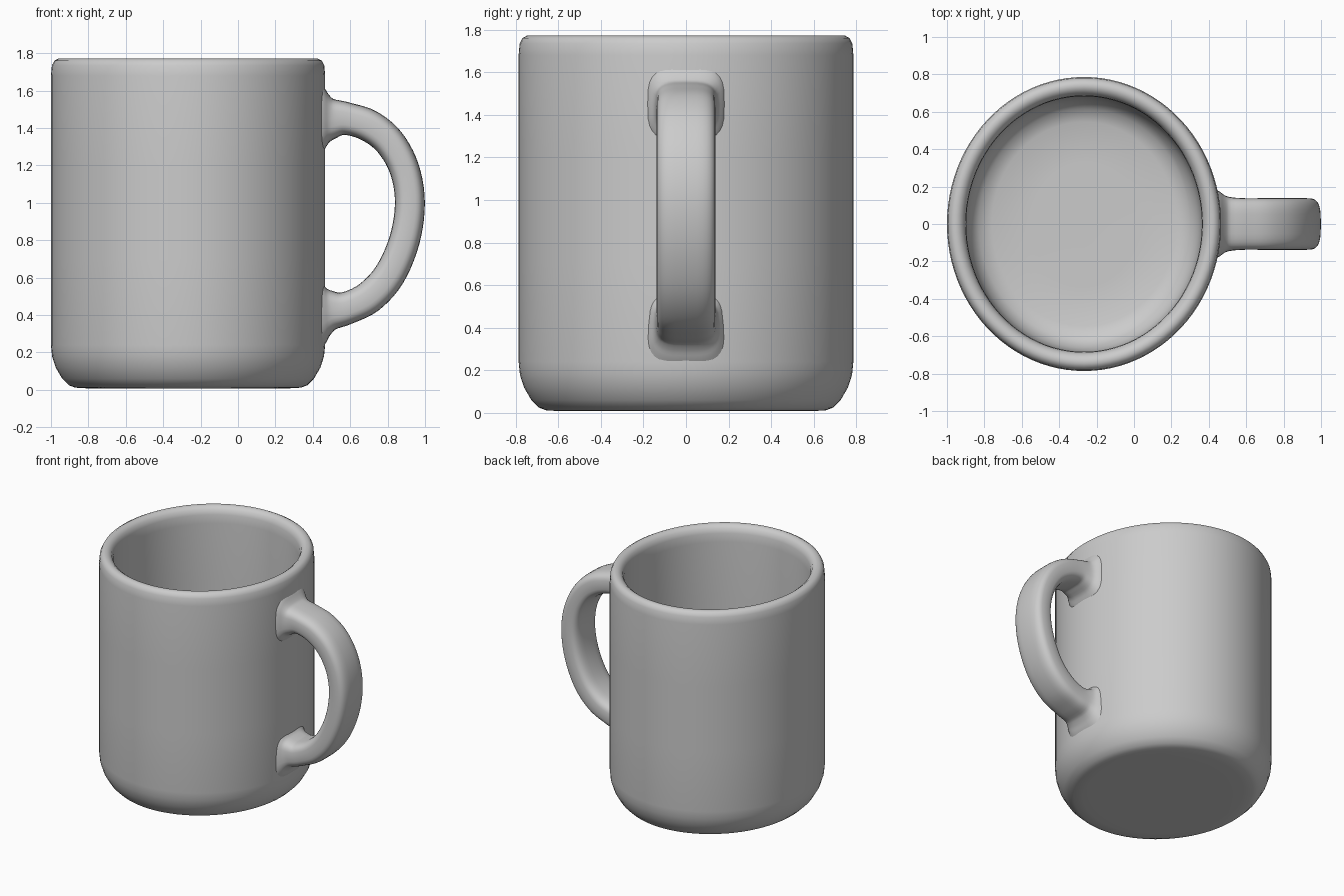
import bpy, bmesh, math
from mathutils import Vector

if "Cube" in bpy.data.objects:
    bpy.data.objects.remove(bpy.data.objects["Cube"])

CX, RX, RY = -0.267, 0.733, 0.786


def spline(points, steps):
    """Smooth curve through stations of any dimension (Catmull-Rom)."""
    pts = [points[0]] + points + [points[-1]]
    out = []
    for i in range(1, len(pts) - 2):
        a, b, c, d = pts[i - 1:i + 3]
        for s in range(steps):
            t = s / steps
            out.append([0.5 * (2 * q + (r - p) * t + (2 * p - 5 * q + 4 * r - u) * t * t
                               + (3 * q - p - 3 * r + u) * t ** 3)
                        for p, q, r, u in zip(a, b, c, d)])
    out.append(list(points[-1]))
    return out


def loft(name, rings, caps):
    """Skin closed rings of points into one smooth object."""
    bm = bmesh.new()
    loops = [[bm.verts.new(p) for p in ring] for ring in rings]
    n = len(loops[0])
    for a, b in zip(loops, loops[1:]):
        for i in range(n):
            j = (i + 1) % n
            bm.faces.new((a[i], a[j], b[j], b[i]))
    if caps:
        bm.faces.new(loops[0])
        bm.faces.new(loops[-1])
    bmesh.ops.recalc_face_normals(bm, faces=bm.faces)
    mesh = bpy.data.meshes.new(name)
    bm.to_mesh(mesh)
    bm.free()
    mesh.shade_smooth()
    obj = bpy.data.objects.new(name, mesh)
    bpy.context.collection.objects.link(obj)
    return obj


# Cup: (inset from the outer ellipse, height), from base centre over the rim to the inner floor
profile = [(0.70, 0.012), (0.4, 0.01), (0.2, 0.008), (0.13, 0.012), (0.095, 0.025),
           (0.06, 0.06), (0.025, 0.12), (0.006, 0.18), (0, 0.24), (0, 0.7), (0, 1.2),
           (0, 1.68), (0.005, 1.735), (0.018, 1.76), (0.04, 1.772), (0.065, 1.768),
           (0.088, 1.75), (0.1, 1.715), (0.103, 1.65), (0.103, 1.2), (0.103, 0.7),
           (0.105, 0.36), (0.125, 0.26), (0.17, 0.2), (0.24, 0.175), (0.45, 0.17), (0.70, 0.17)]
SIDES = 96
rings = []
for inset, z in profile:
    rings.append([(CX + (RX - inset) * math.cos(math.tau * i / SIDES),
                   (RY - inset) * math.sin(math.tau * i / SIDES), z) for i in range(SIDES)])
loft("cup_body", rings, True)

# Handle: stations of x, z, half thickness, half width; flared where it meets the cup
stations = [(0.41, 1.45, 0.22, 0.20), (0.455, 1.45, 0.175, 0.175), (0.50, 1.45, 0.115, 0.147),
            (0.58, 1.45, 0.088, 0.138), (0.70, 1.413, 0.086, 0.138), (0.81, 1.325, 0.083, 0.138),
            (0.89, 1.18, 0.08, 0.138), (0.919, 1.0, 0.08, 0.138), (0.89, 0.80, 0.082, 0.138),
            (0.81, 0.615, 0.085, 0.138), (0.70, 0.495, 0.087, 0.138), (0.58, 0.437, 0.088, 0.138),
            (0.50, 0.425, 0.11, 0.147), (0.455, 0.42, 0.165, 0.17), (0.41, 0.415, 0.22, 0.20)]
path = spline(stations, 5)
sections = []
for k, (x, z, thick, width) in enumerate(path):
    p, q = path[max(k - 1, 0)], path[min(k + 1, len(path) - 1)]
    tangent = Vector((q[0] - p[0], 0, q[1] - p[1])).normalized()
    normal = Vector((-tangent.z, 0, tangent.x))
    ring = []
    for i in range(32):
        c, s = math.cos(math.tau * i / 32), math.sin(math.tau * i / 32)
        u = math.copysign(abs(c) ** 0.6, c) * width
        v = math.copysign(abs(s) ** 0.6, s) * thick
        ring.append(Vector((x, u, z)) + normal * v)
    sections.append(ring)
loft("handle", sections, True)
